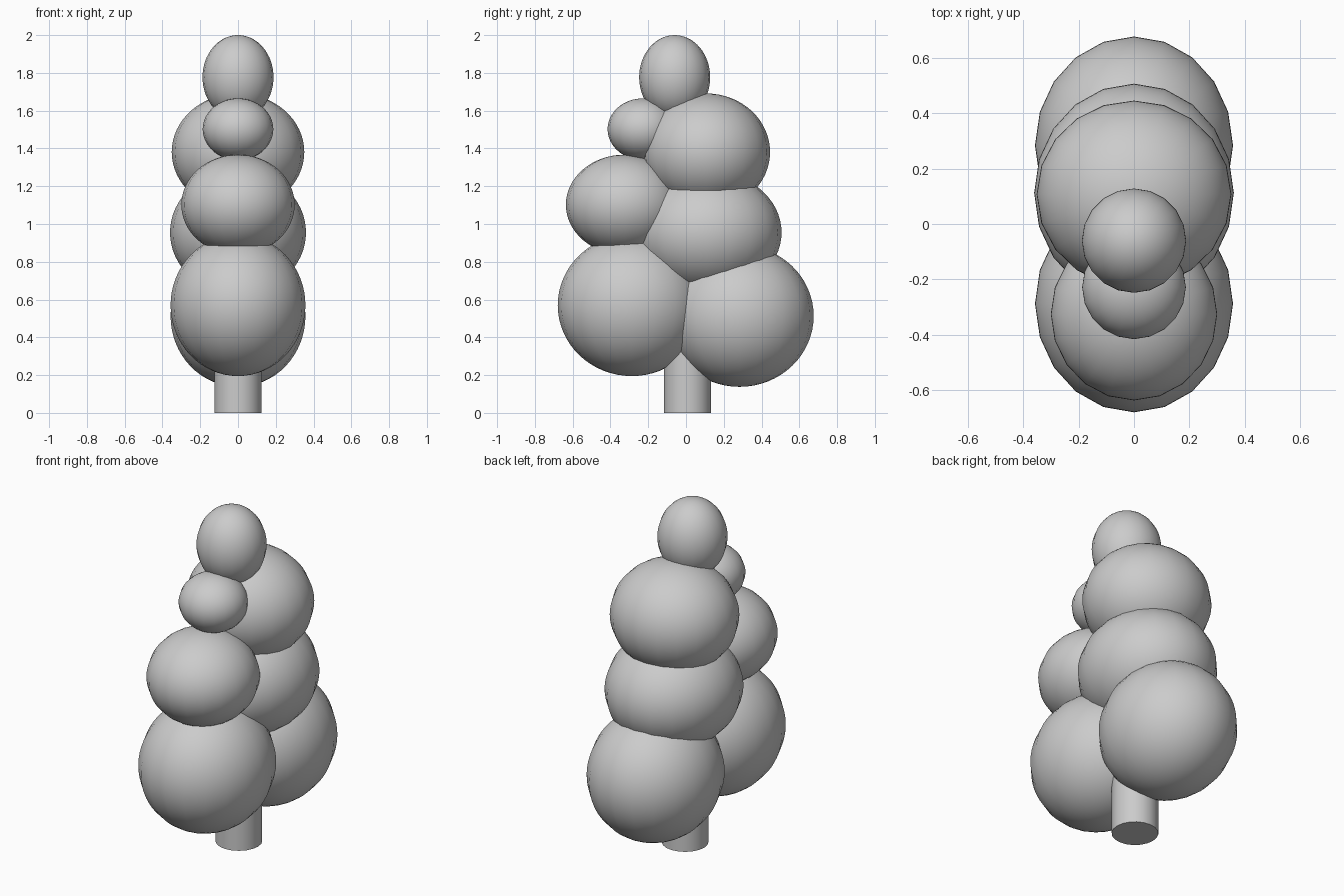
import bpy

if "Cube" in bpy.data.objects:
    bpy.data.objects.remove(bpy.data.objects["Cube"])

SIDES = 20


def smooth(obj, name):
    obj.name = name
    bpy.ops.object.shade_smooth_by_angle()


def puff(name, y, z, radii):
    """Egg-shaped foliage clump centred on x = 0."""
    bpy.ops.mesh.primitive_uv_sphere_add(segments=SIDES, ring_count=32, radius=1,
                                         location=(0, y, z))
    obj = bpy.context.object
    obj.scale = radii
    bpy.ops.object.transform_apply(location=False, rotation=False, scale=True)
    smooth(obj, name)


# Trunk, running up into the foliage
bpy.ops.mesh.primitive_cylinder_add(vertices=SIDES, radius=0.125, depth=0.6,
                                    location=(0, 0.008, 0.3))
smooth(bpy.context.object, "trunk")

# Foliage clumps: name, y, z, radii
for clump in [
    ("foliage_low_front", -0.287, 0.57, (0.357, 0.392, 0.375)),
    ("foliage_low_back", 0.283, 0.513, (0.357, 0.393, 0.375)),
    ("foliage_middle_front", -0.325, 1.102, (0.300, 0.311, 0.265)),
    ("foliage_middle_back", 0.112, 0.955, (0.360, 0.394, 0.328)),
    ("foliage_upper_front", -0.228, 1.502, (0.187, 0.187, 0.163)),
    ("foliage_upper_back", 0.107, 1.381, (0.351, 0.338, 0.310)),
    ("foliage_top", -0.060, 1.777, (0.188, 0.188, 0.223)),
]:
    puff(*clump)
